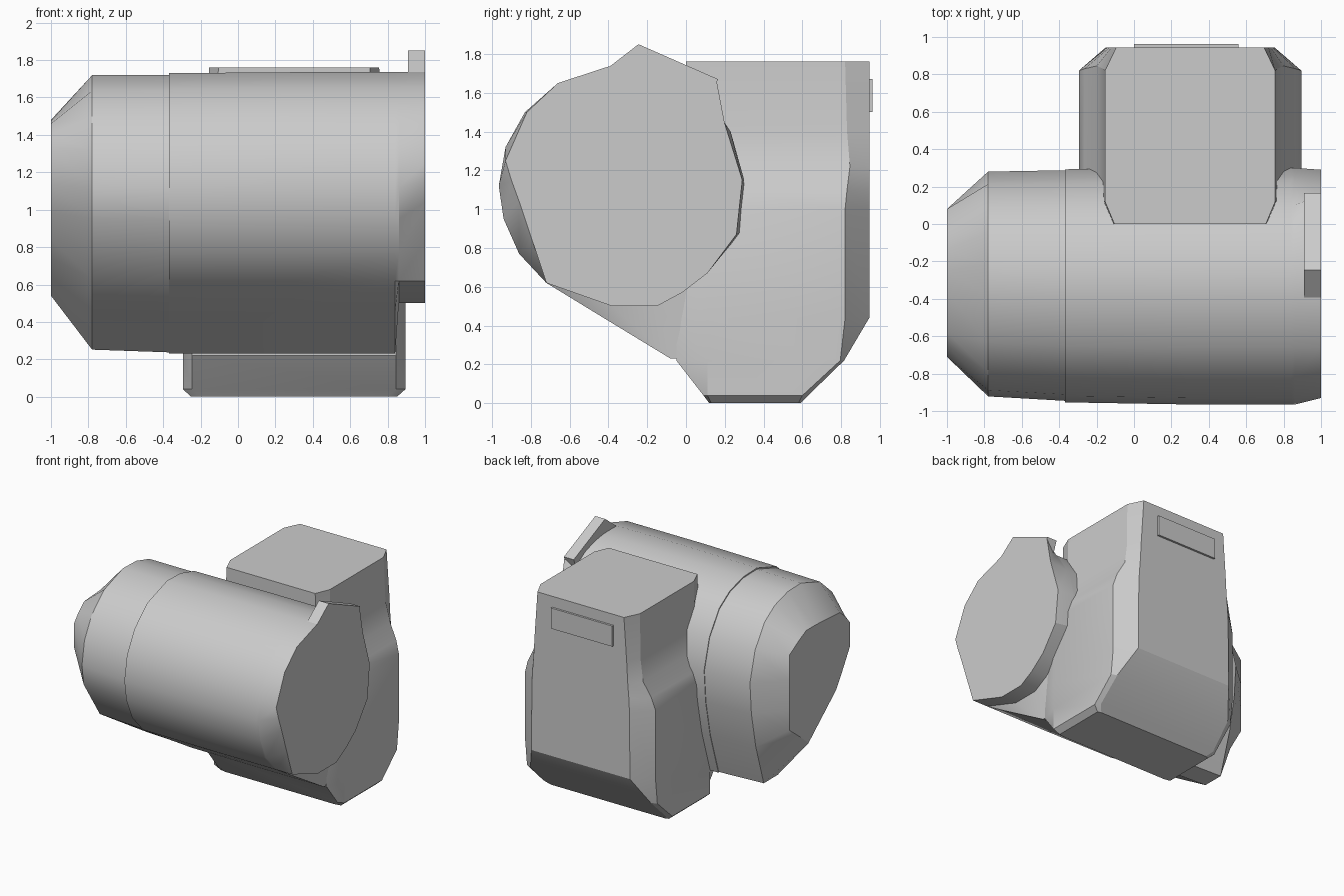
import bpy, bmesh, math
from mathutils import Vector

cube = bpy.data.objects.get("Cube")
if cube:
    bpy.data.objects.remove(cube, do_unlink=True)

grey = bpy.data.materials.new("plain grey")
grey.use_nodes = True
COLOUR = (0.6, 0.6, 0.6, 1)
grey.diffuse_color = COLOUR
grey.node_tree.nodes["Principled BSDF"].inputs["Base Color"].default_value = COLOUR


def loft(name, rings, smooth_angle=30):
    """Skin a closed solid through rings of equal point count."""
    bm = bmesh.new()
    loops = [[bm.verts.new(p) for p in ring] for ring in rings]
    for a, b in zip(loops, loops[1:]):
        for i in range(len(a)):
            j = (i + 1) % len(a)
            bm.faces.new((a[i], a[j], b[j], b[i]))
    bm.faces.new(loops[0])
    bm.faces.new(loops[-1])
    bmesh.ops.recalc_face_normals(bm, faces=bm.faces)
    mesh = bpy.data.meshes.new(name)
    bm.to_mesh(mesh)
    bm.free()
    mesh.materials.append(grey)
    obj = bpy.data.objects.new(name, mesh)
    bpy.context.collection.objects.link(obj)
    if smooth_angle:
        bpy.ops.object.select_all(action="DESELECT")
        obj.select_set(True)
        bpy.context.view_layer.objects.active = obj
        bpy.ops.object.shade_smooth_by_angle(angle=math.radians(smooth_angle))


def at_x(x, section):
    return [(x, y, z) for y, z in section]


def scaled(section, sy, sz, cy, cz):
    return [(cy + (y - cy) * sy, cz + (z - cz) * sz) for y, z in section]


# Drum cross-section (y, z), from the chin up the front and down the back
drum = [(-.08, .23), (-.45, .455), (-.72, .62), (-.86, .77), (-.94, .95),
        (-.965, 1.12), (-.93, 1.32), (-.83, 1.5), (-.66, 1.65), (-.4, 1.735),
        (-.22, 1.73), (-.04, 1.68), (.1, 1.59), (.23, 1.4), (.3, 1.15),
        (.28, .88), (.22, .58), (.11, .23)]

# Flat end: the chin is cut away, the front flattened, the upper back squared
chin_cut = {0: (-.15, .5), 1: (-.38, .5), 16: (.11, .67), 17: (-.02, .57)}
end_flat = {3: (-.79, .83), 4: (-.86, 1.04), 5: (-.9, 1.15), 6: (-.93, 1.25),
            7: (-.82, 1.5), 10: (-.2, 1.74), 11: (.05, 1.7), 12: (.16, 1.65),
            13: (.2, 1.44), 14: (.29, 1.15), 15: (.26, .87)}
shoulder = [chin_cut.get(i, p) for i, p in enumerate(drum)]
end = [end_flat.get(i, p) for i, p in enumerate(shoulder)]
loft("main_drum", [at_x(-.37, scaled(drum, .985, .995, -.2, .7)), at_x(.3, drum),
                   at_x(.84, drum), at_x(.86, shoulder), at_x(1, end)])

# Cap: same section with one flat facet low on the front, closing to a small face
flat = list(drum)
flat[3] = tuple(Vector(drum[2]).lerp(Vector(drum[4]), .5))
face = [(-.17, .54), (-.29, .64), (-.41, .74), (-.53, .84), (-.62, .98),
        (-.71, 1.13), (-.71, 1.33), (-.65, 1.4), (-.58, 1.46), (-.36, 1.475),
        (-.25, 1.48), (-.14, 1.48), (-.04, 1.43), (.08, 1.36), (.08, 1.15),
        (.08, .9), (.08, .74), (-.05, .64)]
loft("drum_cap", [at_x(-.36, scaled(flat, .975, .985, -.2, .7)),
                  at_x(-.78, scaled(flat, .95, .975, -.1, 1.1)),
                  at_x(-1, face)])

# Pointed fin on the end of the drum
fin = [(-.4, 1.73), (-.245, 1.85), (.165, 1.67), (.1, 1.5), (-.3, 1.5)]
loft("fin", [at_x(.91, fin), at_x(1, fin)], 0)


# Housing behind the drum: chamfered sections stacked upwards
def housing_ring(z, half, back_half, front, side_front, side_back, back):
    side = [(back_half, back), (half, side_back), (half, side_front), (half - .05, front)]
    ring = side + [(-x, y) for x, y in reversed(side)]
    return [(.3 + x, y, z) for x, y in ring]


loft("housing", [
    housing_ring(0, .55, .52, .12, .13, .58, .59),
    housing_ring(.04, .595, .56, .09, .11, .6, .63),
    housing_ring(.22, .595, .55, -.05, .11, .795, .815),
    housing_ring(.44, .595, .45, -.05, .11, .82, .945),
    housing_ring(1, .595, .445, -.02, .11, .82, .945),
    housing_ring(1.1, .565, .44, 0, .12, .83, .945),
    housing_ring(1.22, .5, .43, 0, .12, .845, .945),
    housing_ring(1.4, .465, .42, 0, .12, .83, .945),
    housing_ring(1.76, .455, .395, 0, .12, .82, .945)], 20)


# Raised plate on the back of the housing
def plate_ring(y):
    return [(x, y, z) for x, z in ((0, 1.5), (.56, 1.5), (.56, 1.67), (0, 1.67))]


loft("back_plate", [plate_ring(.93), plate_ring(.962)], 0)
